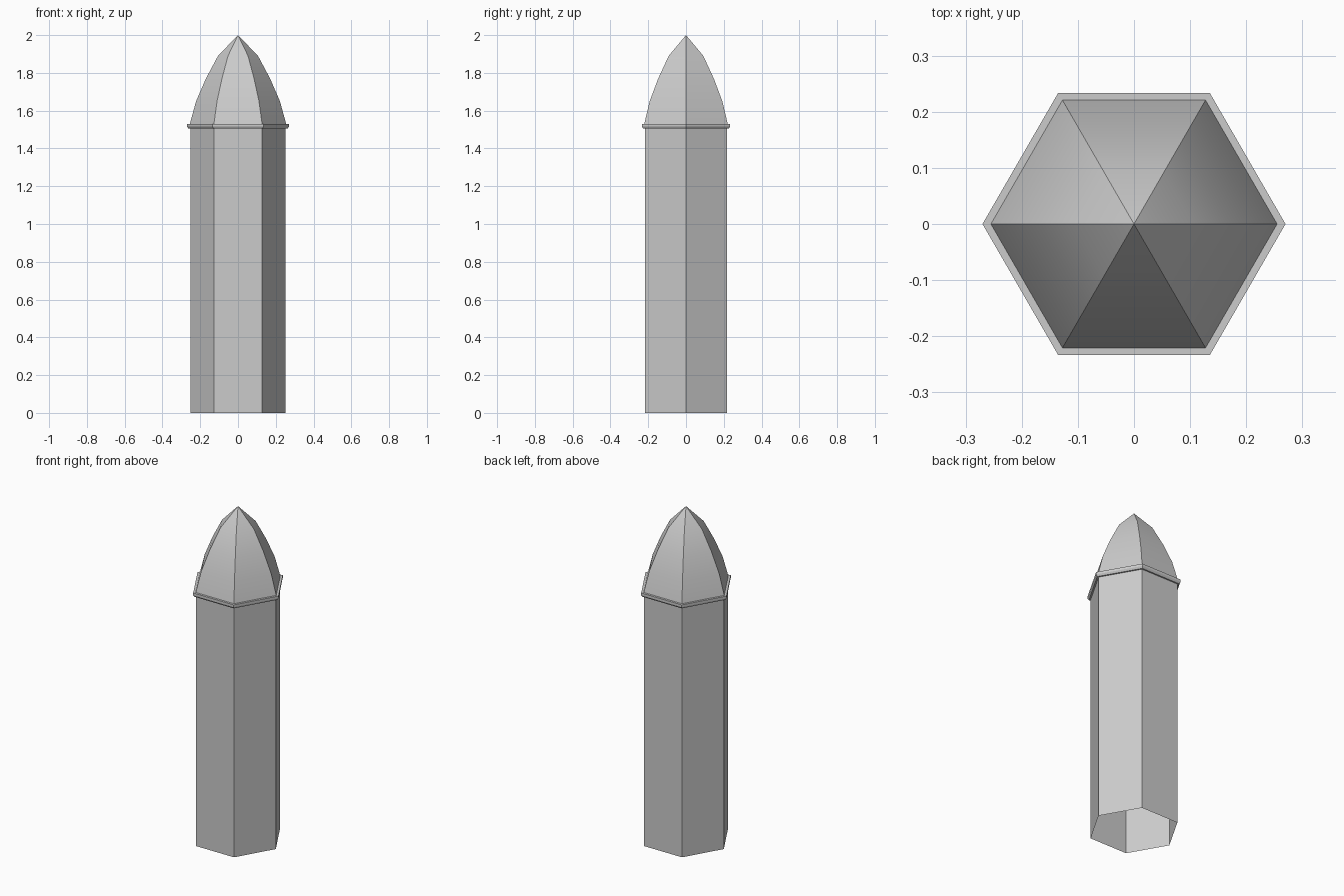
import bpy, bmesh
from math import cos, sin, pi, radians

cube = bpy.data.objects.get("Cube")
if cube:
    bpy.data.objects.remove(cube, do_unlink=True)

SIDES = 6

stone = bpy.data.materials.new("grey stone")
stone.use_nodes = True
GREY = (0.6, 0.6, 0.6, 1)
stone.diffuse_color = GREY
stone.node_tree.nodes["Principled BSDF"].inputs["Base Color"].default_value = GREY


def hex_part(name, profile, closed=False):
    """Sweep (radius, z) points, listed upwards, around six corners."""
    bm = bmesh.new()
    rings = []
    for r, z in profile:
        if r == 0:
            rings.append([bm.verts.new((0, 0, z))] * SIDES)
        else:
            rings.append([bm.verts.new((r * cos(2 * pi * i / SIDES),
                                        r * sin(2 * pi * i / SIDES), z))
                          for i in range(SIDES)])
    pairs = list(zip(rings, rings[1:]))
    if closed:
        pairs.append((rings[-1], rings[0]))
    for low, high in pairs:
        for i in range(SIDES):
            j = (i + 1) % SIDES
            corners = [low[i], low[j], high[j], high[i]]
            bm.faces.new(list(dict.fromkeys(corners)))
    mesh = bpy.data.meshes.new(name)
    bm.to_mesh(mesh)
    bm.free()
    mesh.materials.append(stone)
    obj = bpy.data.objects.new(name, mesh)
    bpy.context.collection.objects.link(obj)
    bpy.ops.object.select_all(action="DESELECT")
    obj.select_set(True)
    bpy.context.view_layer.objects.active = obj
    bpy.ops.object.shade_smooth_by_angle(angle=radians(30))
    return obj


# Hollow shaft, open underneath
hex_part("shaft", [(0.252, 0), (0.252, 1.51)])

# Projecting collar with a chamfered underside
hex_part("collar", [(0.252, 1.505), (0.262, 1.505), (0.27, 1.516),
                    (0.27, 1.53), (0.252, 1.53)], closed=True)

# Curved pointed roof
hex_part("pointed_roof", [(0.255, 1.53), (0.222, 1.65), (0.17, 1.77),
                          (0.106, 1.89), (0, 2)])
